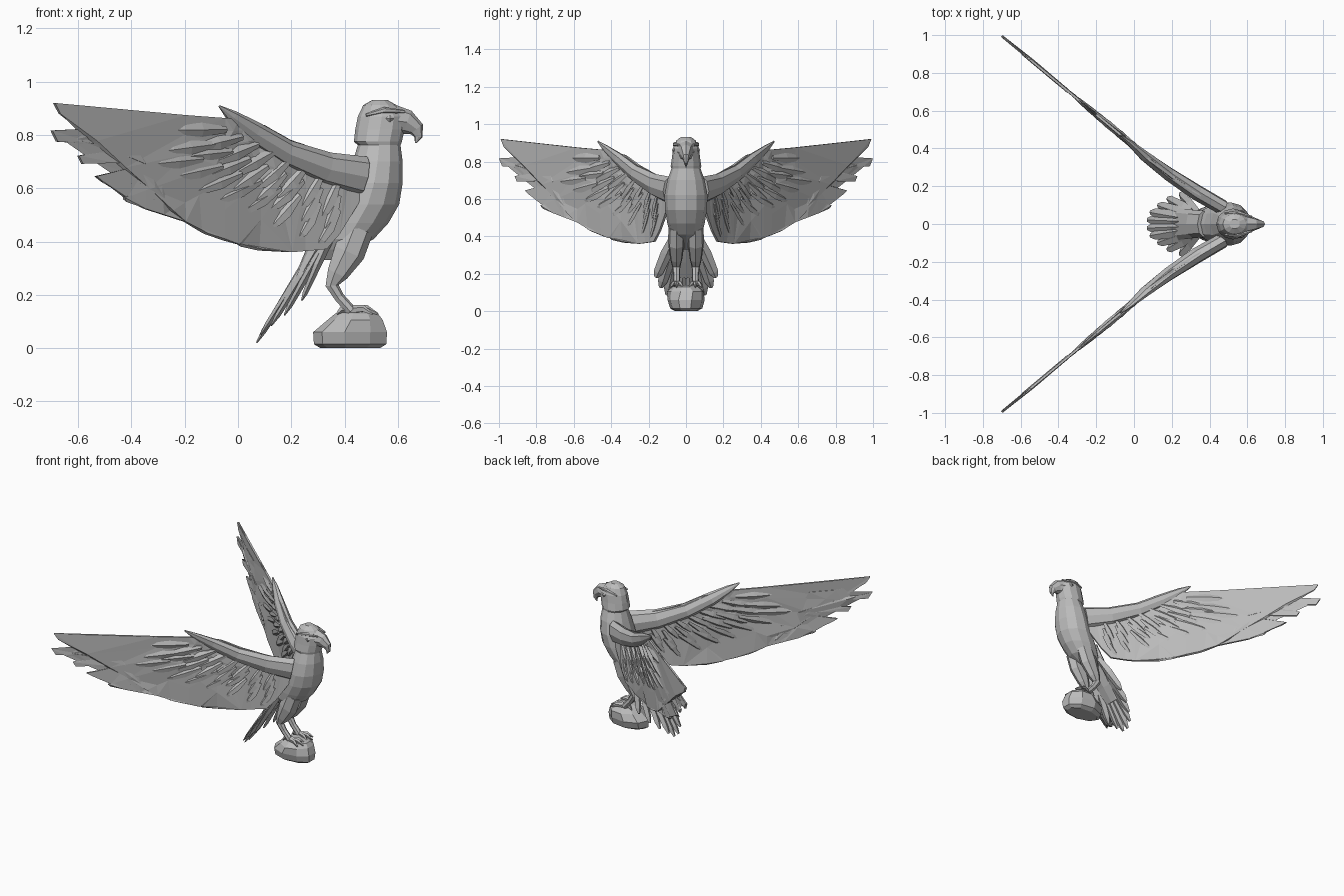
import bpy, bmesh, math, random
from mathutils import Vector

random.seed(4)
if "Cube" in bpy.data.objects:
    bpy.data.objects.remove(bpy.data.objects["Cube"], do_unlink=True)

stone_grey = bpy.data.materials.new("stone_grey")
stone_grey.use_nodes = True
GREY = (0.5, 0.5, 0.5, 1)
stone_grey.diffuse_color = GREY
stone_grey.node_tree.nodes["Principled BSDF"].inputs["Base Color"].default_value = GREY


def finish(name, bm, mirror=False):
    """Turn a bmesh into a flat shaded object, optionally paired across the body."""
    bmesh.ops.recalc_face_normals(bm, faces=bm.faces)
    mesh = bpy.data.meshes.new(name)
    bm.to_mesh(mesh)
    bm.free()
    mesh.materials.append(stone_grey)
    obj = bpy.data.objects.new(name, mesh)
    bpy.context.collection.objects.link(obj)
    if mirror:
        mod = obj.modifiers.new("pair", 'MIRROR')
        mod.use_axis = (False, True, False)
        mod.use_mirror_merge = False
    return obj


def loft(bm, path, sides=8, axis=None):
    """Skin a tube through (point, height radius, width radius) stations."""
    points = [Vector(p) for p, _, _ in path]
    rings = []
    for i, (_, high, wide) in enumerate(path):
        ahead = points[min(i + 1, len(points) - 1)] - points[max(i - 1, 0)]
        t = Vector(axis) if axis else ahead.normalized()
        side = Vector((0, 1, 0))
        side = (side - t * side.dot(t)).normalized()
        up = t.cross(side)
        ring = []
        for k in range(sides):
            a = math.tau * k / sides
            ring.append(bm.verts.new(points[i] + up * high * math.cos(a) + side * wide * math.sin(a)))
        rings.append(ring)
    for a, b in zip(rings, rings[1:]):
        for k in range(sides):
            n = (k + 1) % sides
            bm.faces.new((a[k], a[n], b[n], b[k]))
    bm.faces.new(rings[0])
    bm.faces.new(rings[-1])


def stack(name, rows, sides):
    """Upright loft from rows of (z, back x, front x, half width)."""
    bm = bmesh.new()
    loft(bm, [(((b + f) / 2, 0, z), (f - b) / 2, w) for z, b, f, w in rows], sides, (0, 0, 1))
    return finish(name, bm)


# Body with the hooded head
stack("body", [
    (.33, .32, .37, .02), (.37, .30, .44, .055), (.41, .31, .51, .085),
    (.47, .33, .565, .10), (.54, .37, .605, .112), (.62, .405, .618, .115),
    (.70, .43, .618, .10), (.762, .45, .61, .078), (.775, .435, .615, .082),
    (.82, .44, .625, .075), (.87, .45, .63, .07), (.912, .47, .595, .052),
    (.932, .505, .56, .025)], 12)

# Hooked beak
bm = bmesh.new()
loft(bm, [((.58, 0, .855), .06, .056), ((.635, 0, .848), .046, .036),
          ((.67, 0, .822), .03, .02), ((.677, 0, .793), .016, .011),
          ((.667, 0, .77), .003, .002)], 8)
finish("beak", bm)

# Brows and eyes
bm = bmesh.new()
loft(bm, [((.48, .057, .875), .006, .006), ((.55, .06, .893), .012, .012),
          ((.625, .038, .888), .006, .006)], 6)
finish("brows", bm, True)
bm = bmesh.new()
loft(bm, [((.555, .066, .862), .002, .002), ((.57, .067, .862), .014, .008),
          ((.585, .063, .862), .002, .002)], 4)
finish("eyes", bm, True)

# Rock perch
rock = stack("rock", [
    (0, .31, .54, .06), (.015, .285, .565, .09), (.06, .282, .568, .105),
    (.105, .335, .55, .098), (.13, .365, .53, .075), (.14, .39, .49, .04)], 9)
for v in rock.data.vertices:
    if v.co.z > .01:
        v.co.y += random.uniform(-.007, .007)

# Legs
bm = bmesh.new()
loft(bm, [((.45, .05, .45), .06, .045), ((.415, .052, .36), .062, .045),
          ((.372, .052, .28), .042, .034), ((.352, .052, .235), .026, .022),
          ((.38, .05, .19), .02, .018), ((.425, .05, .14), .02, .02)], 7)
finish("legs", bm, True)

# Toes
bm = bmesh.new()
for dx, dy in ((.09, -.035), (.105, 0), (.085, .035), (-.05, 0)):
    x, y = .42 + dx, .05 + dy
    loft(bm, [((.42, .05, .145), .016, .012), ((.42 + dx * .6, .05 + dy * .6, .148), .014, .011),
              ((x, y, .128), .004, .003)], 5)
finish("toes", bm, True)

# Tail fan
bm = bmesh.new()
tips = [(.07, .02, .022), (.085, .05, .062), (.125, .085, .10), (.175, .125, .135), (.24, .18, .16)]
for i, (x, y_low, y) in enumerate(tips):
    root, tip = Vector((.31 + .008 * i, .012 + .012 * i, .41)), Vector((x, y, y_low))
    def at(f): return root.lerp(tip, f)
    loft(bm, [(root, .018, .02), (at(.45), .014, .032), (at(.88), .01, .026), (tip, .003, .01)], 4)
finish("tail_feathers", bm, True)

# Rump bridging the back and tail
bm = bmesh.new()
loft(bm, [((.37, 0, .5), .04, .07), ((.31, 0, .4), .04, .075), ((.235, 0, .27), .02, .085),
          ((.18, 0, .18), .008, .06)], 8)
finish("rump", bm)

# Sweep of the wing seen from above
SWEEP = [(-.70, .995), (-.05, .455), (.08, .34), (.25, .215), (.42, .115), (.52, .06)]


def on_wing(x, z, off=0):
    """Place a side-view point on the swept wing, moved off along its normal."""
    for (x0, y0), (x1, y1) in zip(SWEEP, SWEEP[1:]):
        if x <= x1 or x1 == SWEEP[-1][0]:
            y = y0 + (y1 - y0) * (x - x0) / (x1 - x0)
            break
    return Vector((x + .65 * off, y + .75 * off, z))


# Wing blades cut from one outline, feather fingers included
outline = [
    (.48, .68), (.40, .715), (.31, .74), (.20, .78), (.10, .835), (0, .86), (-.2, .875),
    (-.4, .89), (-.69, .92), (-.67, .88), (-.53, .84), (-.40, .832), (-.70, .817),
    (-.68, .775), (-.52, .765), (-.39, .757), (-.60, .722), (-.585, .692), (-.46, .695),
    (-.34, .69), (-.535, .645), (-.51, .625), (-.25, .61), (-.43, .565), (-.42, .553),
    (-.28, .56), (-.35, .523), (-.2, .475), (-.12, .43), (0, .39), (.08, .37),
    (.2, .36), (.33, .372), (.38, .43), (.46, .56)]
bm = bmesh.new()
bm.faces.new([bm.verts.new((x, 0, z)) for x, z in outline])
bmesh.ops.triangulate(bm, faces=bm.faces[:])


def cut(point, normal):
    bmesh.ops.bisect_plane(bm, geom=bm.verts[:] + bm.edges[:] + bm.faces[:], dist=.0001,
                           plane_co=point, plane_no=normal)


for x, _ in SWEEP[1:-1]:
    cut((x, 0, 0), (1, 0, 0))
for degrees in (4, 12, 20, 29, 40, 55):
    a = math.radians(degrees)
    cut((.33, 0, .84), (-math.sin(a), 0, math.cos(a)))
bmesh.ops.triangulate(bm, faces=bm.faces[:])
for v in bm.verts:
    bump = 0 if v.is_boundary else random.uniform(-.006, .006)
    v.co = on_wing(v.co.x, v.co.z, bump)
blades = finish("wing_blades", bm, True)
solid = blades.modifiers.new("thickness", 'SOLIDIFY')
solid.thickness = .013
solid.offset = 0

# Thick leading edge ending in a pointed thumb feather
bm = bmesh.new()
arm = [(.47, .645, .075, .04), (.33, .675, .062, .042), (.18, .735, .048, .036),
       (.06, .81, .042, .026), (-.02, .868, .025, .014), (-.07, .908, .004, .004)]
loft(bm, [(on_wing(x, z), high, wide) for x, z, high, wide in arm], 8)
finish("wing_arms", bm, True)

# Overlapping covert feathers on both faces of the wing
bm = bmesh.new()
for off in (-.008, .008):
    for row in range(3):
        for i in range(8):
            t = i / 7
            a = math.radians(245 - 62 * t + random.uniform(-6, 6))
            drop = .055 * row
            x = .37 - .42 * t - drop * .8 * t
            z = .63 + .19 * t - drop
            size = .15 + .03 * t
            def along(f): return on_wing(x + math.cos(a) * size * f, z + math.sin(a) * size * f, off * (1.4 - f))
            loft(bm, [(along(0), .012, .006), (along(.5), .027, .013 - .002 * row),
                      (along(.85), .02, .008), (along(1), .003, .003)], 4)
finish("wing_coverts", bm, True)
